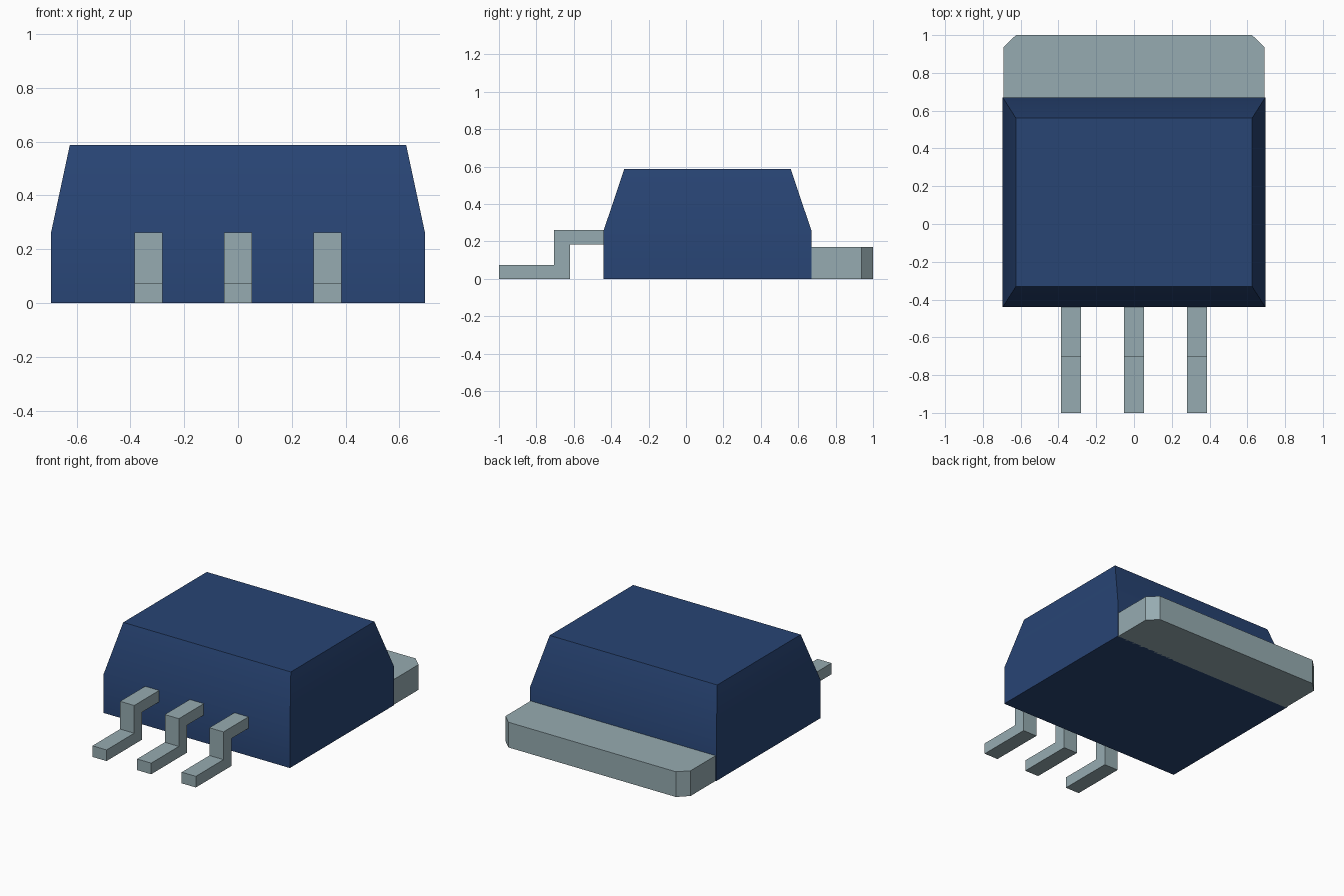
import bpy
import bmesh
import math
from mathutils import Vector

cube = bpy.data.objects.get("Cube")
if cube:
    bpy.data.objects.remove(cube, do_unlink=True)


def make_material(name, rgb):
    mat = bpy.data.materials.new(name)
    mat.use_nodes = True
    color = (*rgb, 1.0)
    mat.diffuse_color = color
    bsdf = mat.node_tree.nodes["Principled BSDF"]
    bsdf.inputs["Base Color"].default_value = color
    bsdf.inputs["Roughness"].default_value = 0.6
    return mat


def add_object(name, bm, mat):
    bmesh.ops.recalc_face_normals(bm, faces=bm.faces)
    mesh = bpy.data.meshes.new(name)
    bm.to_mesh(mesh)
    bm.free()
    mesh.materials.append(mat)
    obj = bpy.data.objects.new(name, mesh)
    bpy.context.collection.objects.link(obj)
    return obj


def extrude_profile(name, points, direction, mat):
    """Closed flat outline pushed along a direction into a solid."""
    bm = bmesh.new()
    face = bm.faces.new([bm.verts.new(p) for p in points])
    result = bmesh.ops.extrude_face_region(bm, geom=[face], use_keep_orig=True)
    moved = [v for v in result["geom"] if isinstance(v, bmesh.types.BMVert)]
    bmesh.ops.translate(bm, verts=moved, vec=Vector(direction))
    return add_object(name, bm, mat)


def loft_rectangles(name, sections, mat):
    """Stack of rectangles (half width, y min, y max, z) joined into a solid."""
    bm = bmesh.new()
    rings = []
    for hw, y0, y1, z in sections:
        corners = ((-hw, y0), (hw, y0), (hw, y1), (-hw, y1))
        rings.append([bm.verts.new((x, y, z)) for x, y in corners])
    bm.faces.new(rings[0])
    bm.faces.new(rings[-1])
    for low, high in zip(rings, rings[1:]):
        for i in range(4):
            j = (i + 1) % 4
            bm.faces.new((low[i], low[j], high[j], high[i]))
    return add_object(name, bm, mat)


navy = make_material("navy plastic", (0.021, 0.058, 0.175))
metal = make_material("grey metal", (0.305, 0.41, 0.44))

# Moulded body: straight skirt with a tapered upper half
body = loft_rectangles("body", [
    (0.695, -0.44, 0.67, 0.0),
    (0.695, -0.44, 0.67, 0.26),
    (0.625, -0.33, 0.56, 0.587),
], navy)
bpy.context.view_layer.objects.active = body
body.select_set(True)
bpy.ops.object.shade_smooth_by_angle(angle=math.radians(30))
body.select_set(False)

# Rear tab with chamfered outer corners
right_side = [(0.69, 0.66), (0.69, 0.937), (0.625, 1.0)]
outline = right_side + [(-x, y) for x, y in reversed(right_side)]
extrude_profile("rear_tab", [(x, y, 0.0) for x, y in outline], (0, 0, 0.17), metal)

# Three stepped leads at the front
lead_width = 0.105
lead_profile = [
    (-1.0, 0.0), (-0.62, 0.0), (-0.62, 0.185), (-0.43, 0.185),
    (-0.43, 0.262), (-0.705, 0.262), (-0.705, 0.075), (-1.0, 0.075),
]
for label, center in (("right", -0.333), ("middle", 0.0), ("left", 0.333)):
    points = [(center - lead_width / 2, y, z) for y, z in lead_profile]
    extrude_profile(f"{label}_lead", points, (lead_width, 0, 0), metal)
